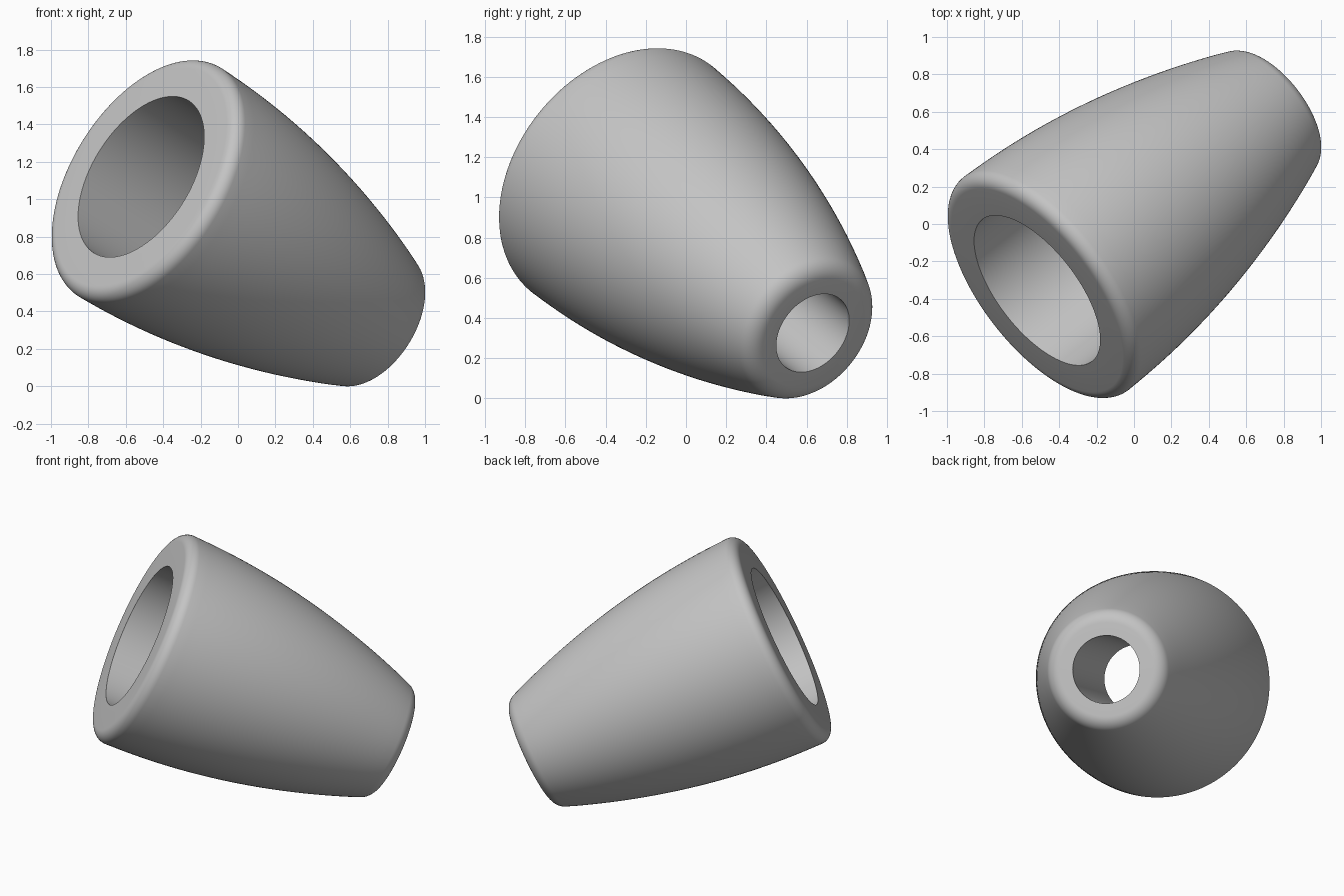
import bpy
import bmesh
from math import sin, cos, radians, tau
from mathutils import Vector

cube = bpy.data.objects.get("Cube")
if cube:
    bpy.data.objects.remove(cube, do_unlink=True)

LENGTH = 1.8
BIG_BORE, SMALL_BORE, STEP = 0.479, 0.217, 0.75
AXIS = Vector((0.71, 0.5475, -0.4417)).normalized()
BIG_END = Vector((-0.518, -0.355, 1.12))


def fillet(t, r, size, start, end, steps=10):
    """Rounded corner as (radius, distance along axis) points."""
    angles = [radians(start + (end - start) * i / steps) for i in range(steps + 1)]
    return [(r + size * cos(a), t + size * sin(a)) for a in angles]


def barrel(t):
    """Outer radius, bulging and narrowing towards the small end."""
    return 0.72 - 0.35 * (t / LENGTH) ** 2


# Closed cross-section: rounded outer wall, then the stepped bore
profile = fillet(0.07, 0.65, 0.07, -90, 0)
profile += [(barrel(t), t) for t in (0.07 + 1.664 * i / 24 for i in range(1, 24))]
profile += fillet(LENGTH - 0.1, 0.30, 0.1, 20, 90)
profile += [(SMALL_BORE, LENGTH), (SMALL_BORE, STEP), (BIG_BORE, STEP), (BIG_BORE, 0)]

# Revolve the cross-section around the local z axis
bm = bmesh.new()
verts = [bm.verts.new((r, 0, t)) for r, t in profile]
edges = [bm.edges.new((a, b)) for a, b in zip(verts, verts[1:] + verts[:1])]
bmesh.ops.spin(bm, geom=verts + edges, cent=(0, 0, 0), axis=(0, 0, 1),
               angle=tau, steps=128, use_merge=True)
bmesh.ops.remove_doubles(bm, verts=bm.verts, dist=0.0001)
bmesh.ops.recalc_face_normals(bm, faces=bm.faces)
mesh = bpy.data.meshes.new("tapered_sleeve")
bm.to_mesh(mesh)
bm.free()

# Plain grey material
grey = bpy.data.materials.new("plain_grey")
grey.use_nodes = True
colour = (0.55, 0.55, 0.55, 1)
grey.diffuse_color = colour
grey.node_tree.nodes["Principled BSDF"].inputs["Base Color"].default_value = colour
mesh.materials.append(grey)

# Tilt the sleeve into place
sleeve = bpy.data.objects.new("tapered_sleeve", mesh)
bpy.context.collection.objects.link(sleeve)
sleeve.location = BIG_END
sleeve.rotation_euler = AXIS.to_track_quat("Z", "Y").to_euler()

bpy.ops.object.select_all(action="DESELECT")
sleeve.select_set(True)
bpy.context.view_layer.objects.active = sleeve
bpy.ops.object.shade_smooth_by_angle(angle=radians(30))
